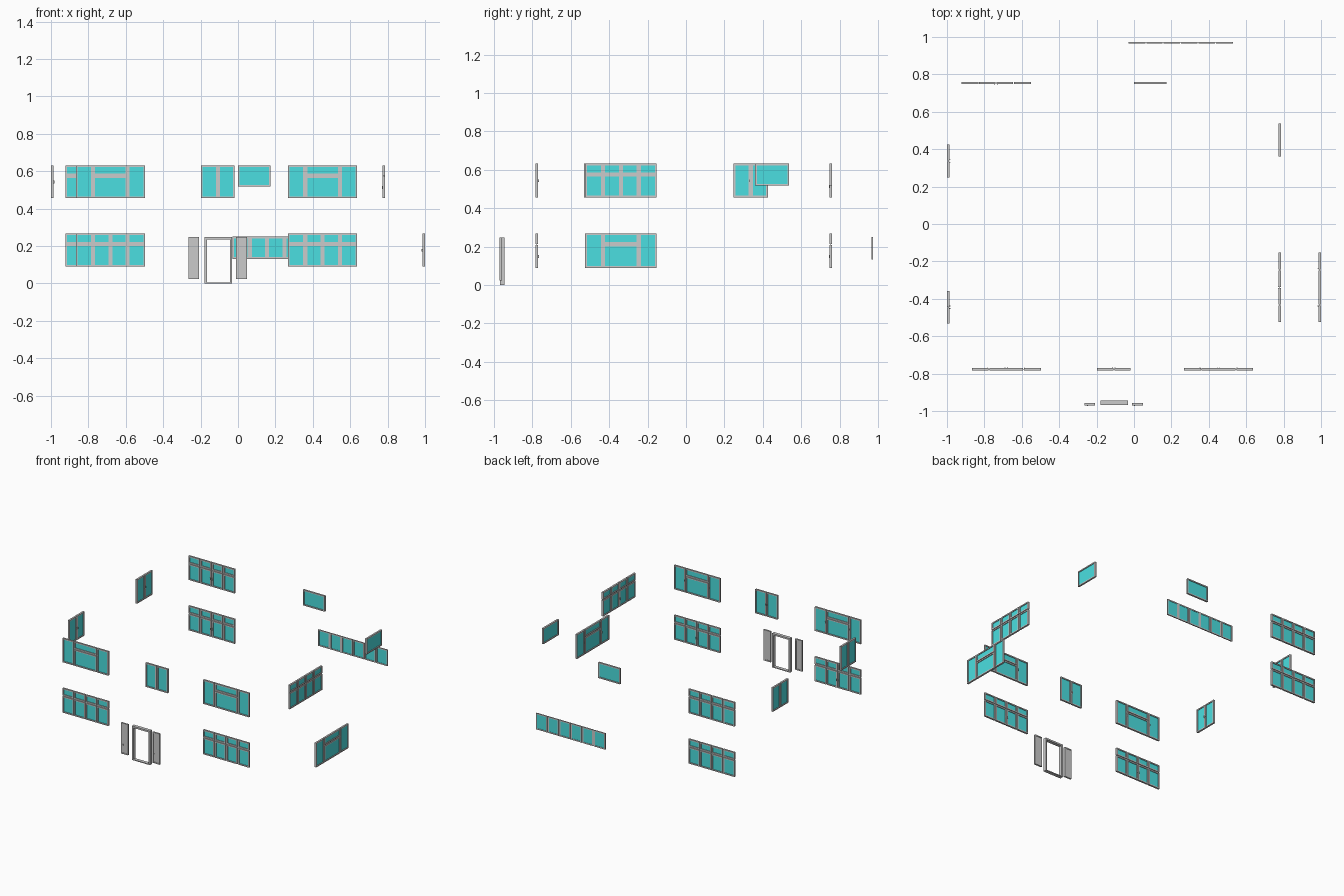
import bpy

if "Cube" in bpy.data.objects:
    bpy.data.objects.remove(bpy.data.objects["Cube"])

glass_mat = bpy.data.materials.new("glass")
glass_mat.diffuse_color = (0.07, 0.74, 0.75, 1)
glass_mat.use_nodes = True
glass_mat.node_tree.nodes["Principled BSDF"].inputs["Base Color"].default_value = glass_mat.diffuse_color

DEPTH = 0.013    # sash depth
BAR = 0.0085     # sash bar width
GAP = 0.005      # joint between neighbouring sashes


class Builder:
    """Collects boxes given as (u range, depth range, z range) on a wall plane."""
    def __init__(self, axis, pos):
        self.axis, self.pos, self.v, self.f = axis, pos, [], []

    def box(self, u0, u1, d0, d1, z0, z1):
        n = len(self.v)
        for u, d, z in [(u, d, z) for z in (z0, z1) for u, d in
                        ((u0, d0), (u1, d0), (u1, d1), (u0, d1))]:
            self.v.append((u, self.pos + d, z) if self.axis == 'x' else (self.pos - d, u, z))
        for q in ((3, 2, 1, 0), (4, 5, 6, 7), (0, 1, 5, 4),
                  (1, 2, 6, 5), (2, 3, 7, 6), (3, 0, 4, 7)):
            self.f.append([n + i for i in q])

    def ring(self, u0, u1, z0, z1, d, bar):
        self.box(u0, u0 + bar, -d, d, z0, z1)
        self.box(u1 - bar, u1, -d, d, z0, z1)
        self.box(u0 + bar, u1 - bar, -d, d, z0, z0 + bar)
        self.box(u0 + bar, u1 - bar, -d, d, z1 - bar, z1)

    def finish(self, name, mat=None):
        me = bpy.data.meshes.new(name)
        me.from_pydata(self.v, [], self.f)
        ob = bpy.data.objects.new(name, me)
        bpy.context.collection.objects.link(ob)
        if mat:
            me.materials.append(mat)
        return ob


def window(name, axis, pos, u0, u1, z0, z1, cols, transom=None, inner=1,
           depth=DEPTH, handles=()):
    """cols: column fractions. transom: (height, list of columns it crosses)."""
    frame, glass = Builder(axis, pos), Builder(axis, pos)
    h, g = depth / 2, GAP / 2
    edges = [u0 + (u1 - u0) * c for c in cols]
    last = len(edges) - 2
    for i in range(last + 1):
        a = edges[i] + (g if i > 0 else 0)
        b = edges[i + 1] - (g if i < last else 0)
        rows = [(z0, z1)]
        if transom and i in transom[1]:
            rows = [(z0, transom[0] - g), (transom[0] + g, z1)]
            # thin strip closing the horizontal joint
            frame.box(a, b, -.001, .001, transom[0] - g, transom[0] + g)
        for lo, hi in rows:
            frame.ring(a, b, lo, hi, h, BAR)
            glass.box(a + BAR, b - BAR, -.0015, .0015, lo + BAR, hi - BAR)
        if i < last:
            frame.box(b, b + GAP, -.001, .001, z0, z1)
        if i in handles:
            # small lever on the room side
            e = a if i > last / 2 else b - BAR
            zc = rows[0][0] + (rows[0][1] - rows[0][0]) * .5
            d = sorted((inner * h, inner * (h + .004)))
            frame.box(e + .002, e + .006, d[0], d[1], zc - .009, zc + .006)
    frame.finish(name + "_frame")
    glass.finish(name + "_glass", glass_mat)


UP, LOW = (.457, .632), (.09, .268)          # storey heights
ONE, TWO = (0, 1), (0, .5, 1)
FOUR, WIDE = (0, .25, .5, .75, 1), (0, .25, .75, 1)
SIX = [i / 6 for i in range(7)]
UT, LT = .576, .212                          # transom heights

# Front wall
for side, a, b in (("left", -.867, -.498), ("right", .267, .637)):
    window("front_upper_" + side, 'x', -.777, a, b, *UP, WIDE, (UT, [1]), handles=(0, 2))
    window("front_lower_" + side, 'x', -.777, a, b, *LOW, FOUR, (LT, range(4)), handles=(1, 2))
window("front_upper_middle", 'x', -.777, -.197, -.018, *UP, TWO, handles=(0, 1))

# Right wall
window("right_upper", 'y', .78, -.525, -.153, *UP, FOUR, (UT, range(4)), handles=(1, 2))
window("right_lower", 'y', .9925, -.525, -.153, *LOW, WIDE, (LT, [1]), handles=(0, 2))
window("right_small", 'y', .78, .36, .536, .518, .632, ONE)

# Left wall
for tag, a, b in (("near", -.532, -.358), ("far", .248, .426)):
    window("left_" + tag, 'y', -.9925, a, b, *UP, TWO, inner=-1, handles=(0, 1))

# Back wall
window("back_upper", 'x', .754, -.923, -.551, *UP, FOUR, (UT, range(4)), -1, handles=(1, 2))
window("back_lower", 'x', .754, -.923, -.551, *LOW, FOUR, (LT, range(4)), -1, handles=(1, 2))
window("back_small", 'x', .754, .0, .175, .518, .632, ONE)
window("back_strip", 'x', .97, -.03, .528, .132, .25, SIX, depth=.008)

# Open doorway frame with thin sill
door = Builder('x', -.956)
for a, b in ((-.178, -.166), (-.044, -.032)):
    door.box(a, b, -.012, .012, 0, .248)
door.box(-.166, -.044, -.012, .012, .236, .248)
door.box(-.166, -.044, -.012, .012, 0, .006)
door.finish("door_frame")

# Grey side panels with thin rim and knob
for name, a, b in (("left", -.265, -.208), ("right", -.012, .048)):
    p = Builder('x', -.964)
    p.ring(a, b, .025, .249, .006, .008)
    p.box(a + .008, b - .008, -.003, .003, .033, .241)
    p.box(a + .013, a + .018, -.008, -.003, .085, .095)
    p.finish("door_side_panel_" + name)
